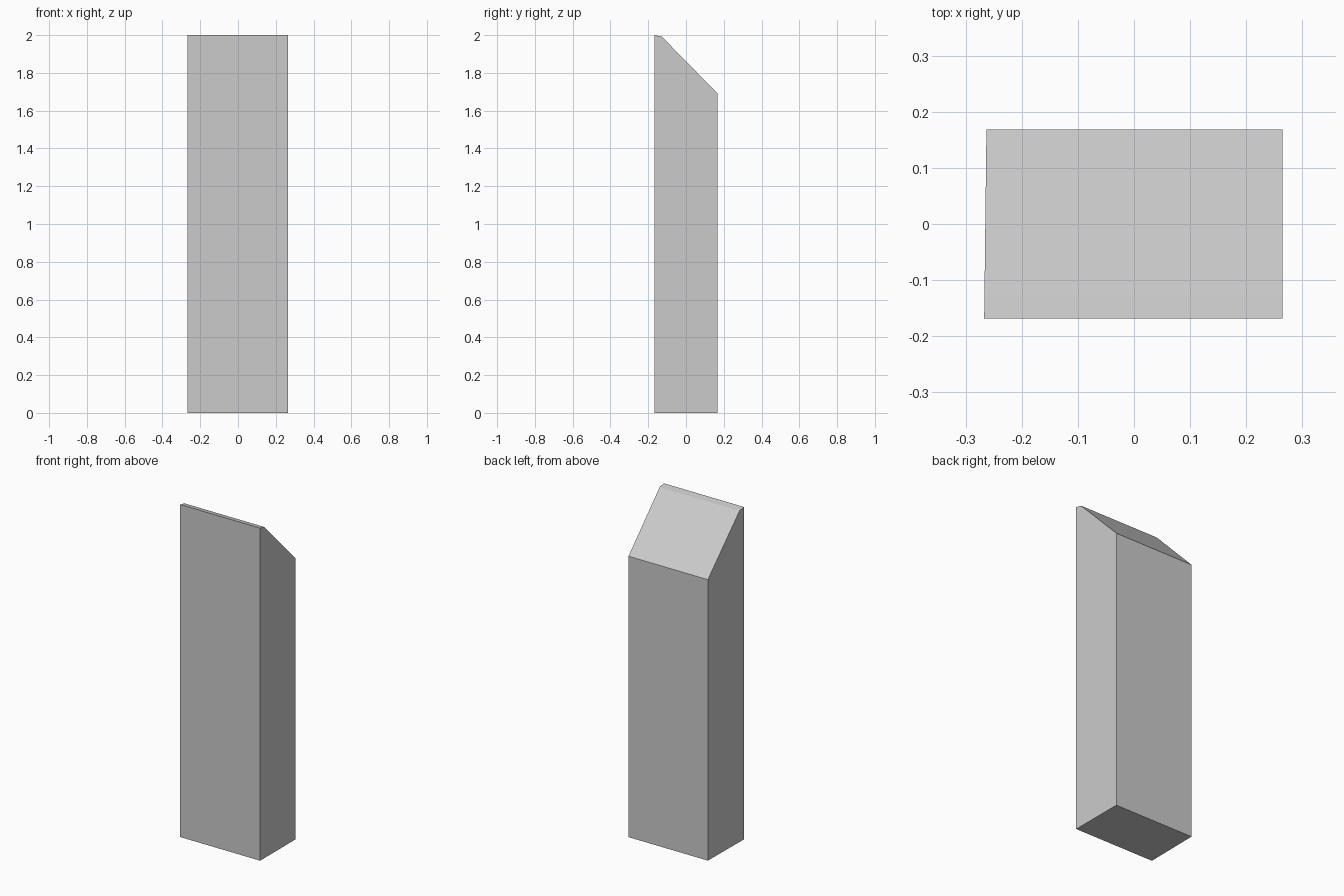
import bpy, bmesh

if "Cube" in bpy.data.objects:
    bpy.data.objects.remove(bpy.data.objects["Cube"])

# Side profile (y, z): upright slab with a sloped back top and a narrow, nearly flat crest
profile = [(-0.168, 0.0), (0.168, 0.0), (0.168, 1.69), (-0.128, 1.992), (-0.168, 2.0)]
HALF_WIDTH = 0.265

bm = bmesh.new()

# Left end cap, skewed very slightly so the front is a touch wider than the back
left = [bm.verts.new((-HALF_WIDTH + 0.012 * y, y, z)) for y, z in profile]
cap = bm.faces.new(left)

# Extrude across the width and square off the right end
result = bmesh.ops.extrude_face_region(bm, geom=[cap], use_keep_orig=True)
for v in result["geom"]:
    if isinstance(v, bmesh.types.BMVert):
        v.co.x = HALF_WIDTH

bmesh.ops.recalc_face_normals(bm, faces=bm.faces[:])
mesh = bpy.data.meshes.new("slanted_pillar")
bm.to_mesh(mesh)
bm.free()

pillar = bpy.data.objects.new("slanted_pillar", mesh)
bpy.context.collection.objects.link(pillar)
